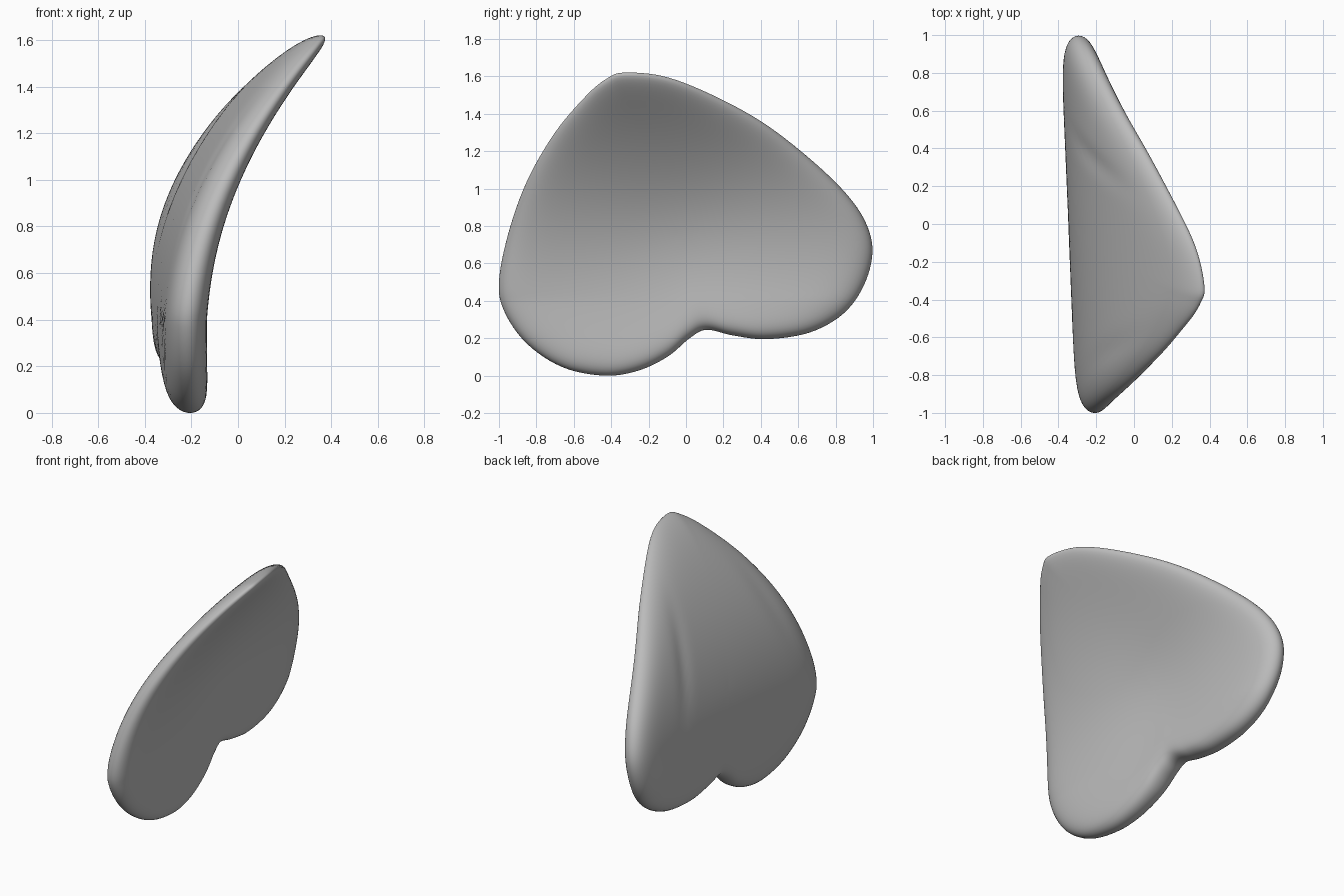
import bpy, bmesh, math
from mathutils import Vector

cube = bpy.data.objects.get("Cube")
if cube:
    bpy.data.objects.remove(cube, do_unlink=True)

# Heart-shaped outline of the shell in (y, z)
OUTLINE = [(-.33, 1.62), (-.12, 1.6), (.12, 1.51), (.4, 1.36), (.65, 1.17), (.85, .98),
           (.96, .82), (.997, .66), (.95, .48), (.84, .33), (.66, .23), (.43, .195),
           (.25, .215), (.11, .245), (.02, .2), (-.1, .1), (-.26, .025), (-.44, 0),
           (-.66, .045), (-.85, .17), (-.97, .34), (-1, .5), (-.95, .76), (-.85, 1.04),
           (-.7, 1.3), (-.53, 1.5), (-.42, 1.59)]
CENTRE = Vector((0, .75))
STEPS, RINGS = 6, 26


def smooth_loop(points, steps):
    """Closed Catmull-Rom loop through the points."""
    pts = [Vector(p) for p in points]
    n, loop = len(pts), []
    for i in range(n):
        a, b, c, d = (pts[(i + k) % n] for k in (-1, 0, 1, 2))
        for j in range(steps):
            t = j / steps
            loop.append(b + (c - a) * t / 2 + (a * 2 - b * 5 + c * 4 - d) * t * t / 2
                        + (b * 3 - a - c * 3 + d) * t ** 3 / 2)
    return loop


def bell(v, width):
    return math.exp(-(v / width) ** 2)


def bend(y, z):
    """Middle sheet: curls towards +x with height and twists slightly."""
    d = z - .4
    curl = .2 * d * d if d < 0 else (.325 + .05 * d) * d * d
    return -.25 + curl - (.04 + .08 * max(d, 0)) * (y + .1)


def grooves(y, z):
    """Two shallow creases fanning down the outer face."""
    left, right = .2 + .5 * (1.35 - z), -.6 - .3 * (1.3 - z)
    return .012 * bell(z - 1.1, .28) * (bell(y - left, .06) + bell(y - right, .06))


def dish(y, z):
    """Broad hollow in the middle of the inner face."""
    return .032 * bell(math.hypot(y, z - .78), .42)


def thickness(s, y, z, side):
    half = .095 - .02 * (max(z, 0) / 1.6) ** 2
    hollow = dish(y, z) if side > 0 else grooves(y, z)
    return half * math.sqrt(max(0, 1 - s ** 12)) - hollow * (1 - s ** 4)


def shell_point(p, s, side):
    y, z = CENTRE + (p - CENTRE) * s
    return (bend(y, z) + side * thickness(s, y, z, side), y, z)


# Shell: rings run from the inner face, round the rim, to the outer face
loop = smooth_loop(OUTLINE, STEPS)
bm = bmesh.new()
rings = []
for k in range(1, 2 * RINGS):
    u = k / RINGS
    side = 1 if u <= 1 else -1
    s = math.sin(u * math.pi / 2)
    rings.append([bm.verts.new(shell_point(p, s, side)) for p in loop])
n = len(loop)
for r0, r1 in zip(rings, rings[1:]):
    for i in range(n):
        j = (i + 1) % n
        bm.faces.new((r0[i], r0[j], r1[j], r1[i]))
for ring, side in ((rings[0], 1), (rings[-1], -1)):
    pole = bm.verts.new(shell_point(CENTRE, 0, side))
    for i in range(n):
        bm.faces.new((pole, ring[i], ring[(i + 1) % n]))
bmesh.ops.recalc_face_normals(bm, faces=bm.faces)
for f in bm.faces:
    f.smooth = True

mesh = bpy.data.meshes.new("curved_heart_shell")
bm.to_mesh(mesh)
bm.free()
shell = bpy.data.objects.new("curved_heart_shell", mesh)
bpy.context.collection.objects.link(shell)

# Plain grey material
grey = bpy.data.materials.new("plain_grey")
grey.use_nodes = True
colour = (.5, .5, .5, 1)
grey.diffuse_color = colour
grey.node_tree.nodes["Principled BSDF"].inputs["Base Color"].default_value = colour
mesh.materials.append(grey)
